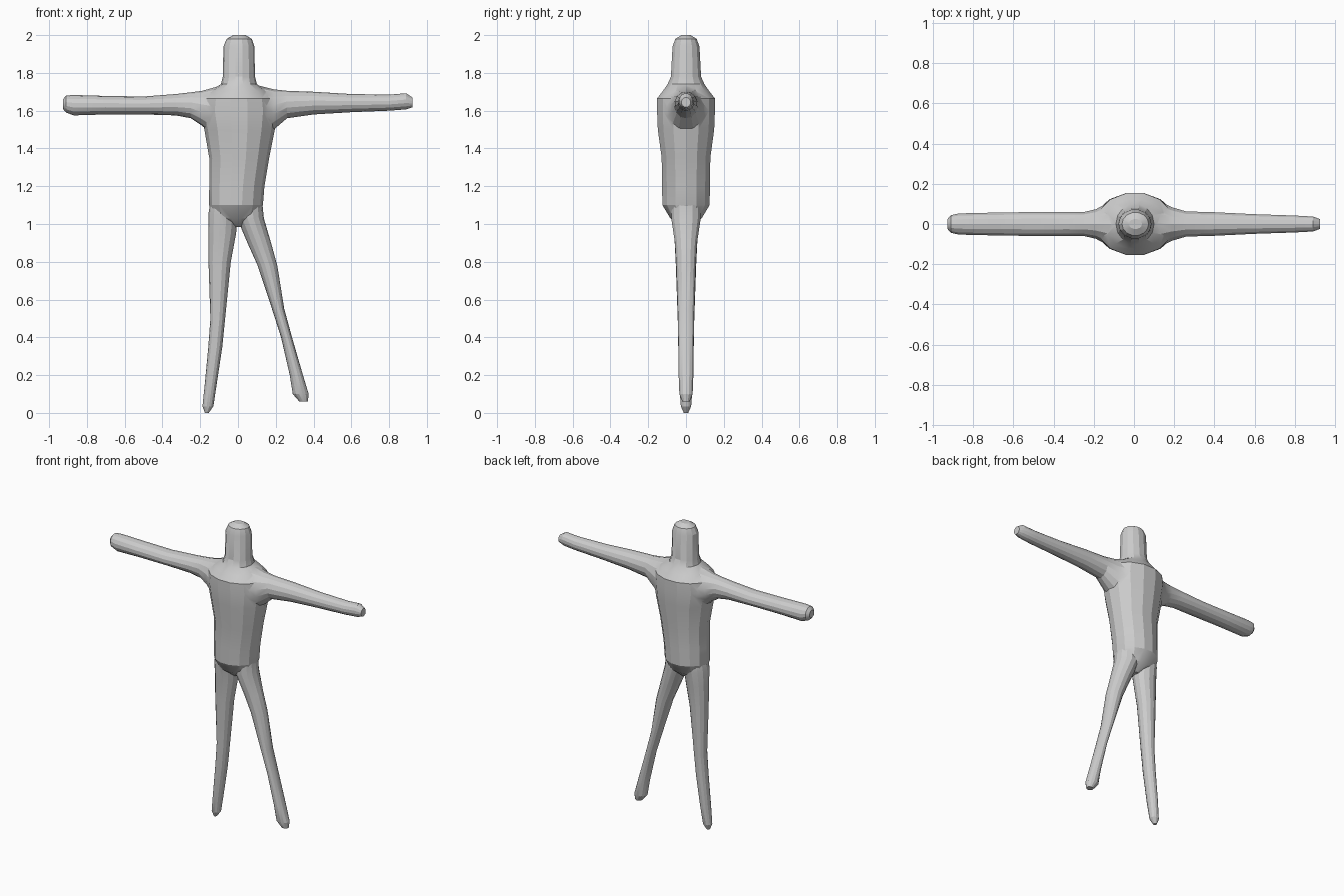
import bpy, bmesh
from math import sin, cos, pi

SIDES = 14


def loft(name, rings, axis):
    """Skin elliptical sections: (position on axis, low edge, high edge, half depth in y)."""
    bm = bmesh.new()
    loops = []
    for pos, lo, hi, depth in rings:
        mid, half = (lo + hi) / 2, (hi - lo) / 2
        loop = []
        for i in range(SIDES):
            a = 2 * pi * i / SIDES
            u, v = mid + half * cos(a), depth * sin(a)
            loop.append(bm.verts.new((u, v, pos) if axis == 'Z' else (pos, v, u)))
        loops.append(loop)
    for a, b in zip(loops, loops[1:]):
        for i in range(SIDES):
            j = (i + 1) % SIDES
            bm.faces.new((a[i], a[j], b[j], b[i]))
    bm.faces.new(loops[0])
    bm.faces.new(loops[-1])
    bmesh.ops.recalc_face_normals(bm, faces=bm.faces)
    mesh = bpy.data.meshes.new(name)
    bm.to_mesh(mesh)
    bm.free()
    obj = bpy.data.objects.new(name, mesh)
    bpy.context.collection.objects.link(obj)
    return obj


# Torso, neck and head
body = loft("body", [
    (0.985, -0.03, 0.03, 0.03), (1.03, -0.13, 0.11, 0.085),
    (1.10, -0.153, 0.132, 0.128), (1.20, -0.152, 0.14, 0.13),
    (1.35, -0.152, 0.165, 0.132), (1.50, -0.178, 0.195, 0.153),
    (1.60, -0.20, 0.21, 0.157), (1.665, -0.19, 0.20, 0.157),
    (1.705, -0.15, 0.16, 0.125), (1.74, -0.09, 0.10, 0.10),
    (1.78, -0.08, 0.09, 0.082), (1.94, -0.077, 0.087, 0.073),
    (1.98, -0.06, 0.073, 0.058), (2.0, -0.025, 0.04, 0.025)], 'Z')

# Both arms as one span through the shoulders
arms = loft("arms", [
    (-0.927, 1.61, 1.66, 0.025), (-0.91, 1.59, 1.68, 0.045),
    (-0.87, 1.575, 1.683, 0.054), (-0.70, 1.58, 1.678, 0.058),
    (-0.50, 1.58, 1.675, 0.061), (-0.33, 1.575, 1.688, 0.06),
    (-0.25, 1.56, 1.697, 0.061), (-0.19, 1.52, 1.705, 0.075),
    (-0.10, 1.44, 1.73, 0.125), (0.0, 1.42, 1.74, 0.15),
    (0.10, 1.43, 1.735, 0.13), (0.19, 1.50, 1.713, 0.085),
    (0.26, 1.56, 1.705, 0.064), (0.40, 1.58, 1.70, 0.06),
    (0.60, 1.592, 1.688, 0.05), (0.80, 1.60, 1.685, 0.043),
    (0.89, 1.607, 1.692, 0.038), (0.924, 1.618, 1.67, 0.025)], 'X')

# Legs
left_leg = loft("left_leg", [
    (0.0, -0.175, -0.155, 0.012), (0.035, -0.188, -0.13, 0.028),
    (0.15, -0.176, -0.113, 0.037), (0.35, -0.157, -0.083, 0.042),
    (0.50, -0.146, -0.068, 0.045), (0.80, -0.156, -0.038, 0.056),
    (0.95, -0.157, -0.01, 0.064), (1.05, -0.157, 0.0, 0.08),
    (1.15, -0.14, -0.01, 0.08)], 'Z')
right_leg = loft("right_leg", [
    (0.06, 0.325, 0.37, 0.02), (0.10, 0.29, 0.374, 0.036),
    (0.20, 0.274, 0.344, 0.04), (0.40, 0.228, 0.286, 0.042),
    (0.55, 0.18, 0.245, 0.045), (0.78, 0.104, 0.208, 0.053),
    (0.90, 0.05, 0.175, 0.06), (1.03, -0.005, 0.137, 0.08),
    (1.15, -0.01, 0.125, 0.08)], 'Z')

# Fuse the parts into one skin
bpy.context.view_layer.objects.active = body
for part in (arms, left_leg, right_leg):
    mod = body.modifiers.new("fuse", 'BOOLEAN')
    mod.operation = 'UNION'
    mod.solver = 'EXACT'
    mod.object = part
    bpy.ops.object.modifier_apply(modifier=mod.name)
    bpy.data.objects.remove(part)
body.select_set(True)
bpy.ops.object.shade_smooth_by_angle(angle=0.35)
